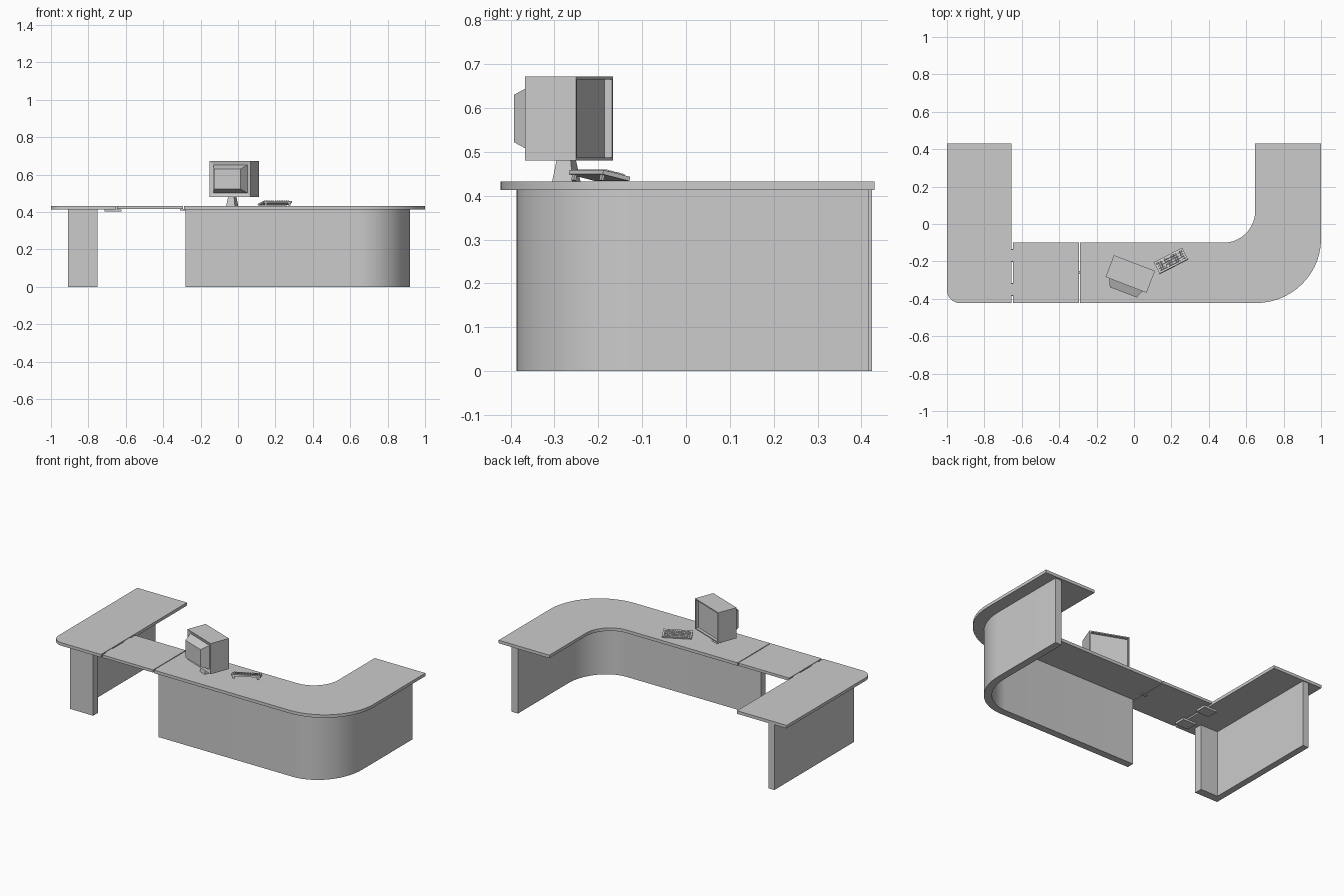
import bpy, bmesh
from math import sin, cos, pi, radians
from mathutils import Matrix, Vector

if "Cube" in bpy.data.objects:
    bpy.data.objects.remove(bpy.data.objects["Cube"])


def finish(name, bm, matrix=None):
    bmesh.ops.recalc_face_normals(bm, faces=bm.faces)
    me = bpy.data.meshes.new(name)
    bm.to_mesh(me)
    bm.free()
    ob = bpy.data.objects.new(name, me)
    bpy.context.collection.objects.link(ob)
    if matrix is not None:
        ob.matrix_world = matrix
    return ob


def prism(name, pts, z0, z1, smooth=False):
    bm = bmesh.new()
    face = bm.faces.new([bm.verts.new((x, y, z0)) for x, y in pts])
    ext = bmesh.ops.extrude_face_region(bm, geom=[face])
    bmesh.ops.translate(bm, vec=(0, 0, z1 - z0),
                        verts=[v for v in ext["geom"] if isinstance(v, bmesh.types.BMVert)])
    ob = finish(name, bm)
    if smooth:
        bpy.ops.object.select_all(action='DESELECT')
        ob.select_set(True)
        bpy.context.view_layer.objects.active = ob
        bpy.ops.object.shade_smooth_by_angle(angle=radians(30))
    return ob


def rect(x0, x1, y0, y1):
    return [(x0, y0), (x1, y0), (x1, y1), (x0, y1)]


def arc(cx, cy, rx, ry, a0, a1, n=14):
    return [(cx + rx * cos(radians(a0 + (a1 - a0) * i / n)),
             cy + ry * sin(radians(a0 + (a1 - a0) * i / n))) for i in range(n + 1)]


def add_box(bm, size, loc, top_scale=1.0):
    vs = bmesh.ops.create_cube(bm, size=1)["verts"]
    for v in vs:
        k = top_scale if v.co.z > 0 else 1
        v.co = Vector((v.co.x * size[0] * k, v.co.y * size[1] * k, v.co.z * size[2])) + Vector(loc)
    return vs


def place(x, y, z, deg):
    return Matrix.Translation((x, y, z)) @ Matrix.Rotation(radians(deg), 4, 'Z')


Z0, Z1 = 0.413, 0.432

# Curved main counter: top and bent front panel
top = [(-0.288, -0.423)] + arc(0.65, -0.08, 0.35, 0.343, -90, 0)
top += [(1.0, 0.43), (0.648, 0.43)] + arc(0.478, 0.07, 0.17, 0.17, 0, -90) + [(-0.288, -0.10)]
prism("main_counter_top", top, Z0, Z1, True)
t = 0.045
wall = [(-0.28, -0.387)] + arc(0.65, -0.08, 0.27, 0.307, -90, 0) + [(0.92, 0.417), (0.92 - t, 0.417)]
wall += arc(0.65, -0.08, 0.27 - t, 0.307 - t, 0, -90) + [(-0.28, -0.387 + t)]
prism("main_counter_panel", wall, 0, Z0, True)

# Left counter: top with one rounded corner and L-shaped leg
left = arc(-0.93, -0.353, 0.07, 0.07, 180, 270, 8) + [(-0.655, -0.423), (-0.655, 0.43), (-1.0, 0.43)]
prism("side_counter_top", left, Z0, Z1, True)
prism("side_counter_leg", [(-0.91, -0.365), (-0.75, -0.365), (-0.75, -0.315), (-0.87, -0.315),
                           (-0.87, 0.424), (-0.91, 0.424)], 0, Z0)

# Lifting flap, its two hinges and the catch
prism("lifting_flap", rect(-0.646, -0.293, -0.423, -0.10), Z0 + 0.002, Z1)
for i, y in enumerate((-0.35, -0.168)):
    bm = bmesh.new()
    add_box(bm, (0.09, 0.07, 0.013), (-0.668, y, 0.4075))
    add_box(bm, (0.01, 0.065, 0.016), (-0.65, y, 0.421))
    finish(f"flap_hinge_{i + 1}", bm)
prism("flap_catch", rect(-0.31, -0.27, -0.268, -0.252), 0.409, 0.415)

# Monitor body: recessed screen in front, tapered hump behind
bm = bmesh.new()
add_box(bm, (0.235, 0.125, 0.192), (0, 0, 0))
bm.faces.ensure_lookup_table()
bm.normal_update()
front = next(f for f in bm.faces if f.normal.y > 0.9)
back = next(f for f in bm.faces if f.normal.y < -0.9)
bmesh.ops.inset_individual(bm, faces=[front], thickness=0.01)
r = bmesh.ops.extrude_discrete_faces(bm, faces=[front])["faces"][0]
bmesh.ops.translate(bm, vec=(0, -0.018, 0), verts=r.verts)
bmesh.ops.inset_individual(bm, faces=[back], thickness=0.03)
bmesh.ops.translate(bm, vec=(0, 0.006, 0), verts=back.verts)
h = bmesh.ops.extrude_discrete_faces(bm, faces=[back])["faces"][0]
for v in h.verts:
    v.co = (v.co.x * 0.8, -0.105, v.co.z * 0.72)
finish("monitor_body", bm, place(-0.02, -0.267, 0.576, -21))

# Monitor stand
bm = bmesh.new()
add_box(bm, (0.05, 0.05, 0.05), (0, 0, 0.025), 0.68)
finish("monitor_stand", bm, place(-0.031, -0.273, Z1, -21))

# Keyboard: tilted case, rows of keys and rear feet
m = place(0.197, -0.197, 0.446, 27) @ Matrix.Rotation(radians(-13), 4, 'X')
bm = bmesh.new()
add_box(bm, (0.17, 0.07, 0.01), (0, 0, 0))
finish("keyboard_case", bm, m)
bm = bmesh.new()
for row in range(4):
    for col in range(12):
        add_box(bm, (0.0105, 0.0105, 0.005),
                ((col - 5.5) * 0.0128, (row - 1.5) * 0.0135, 0.0065), 0.8)
finish("keyboard_keys", bm, m)
bm = bmesh.new()
for s in (-1, 1):
    add_box(bm, (0.012, 0.006, 0.02), (s * 0.07, -0.028, -0.008))
finish("keyboard_feet", bm, m)
